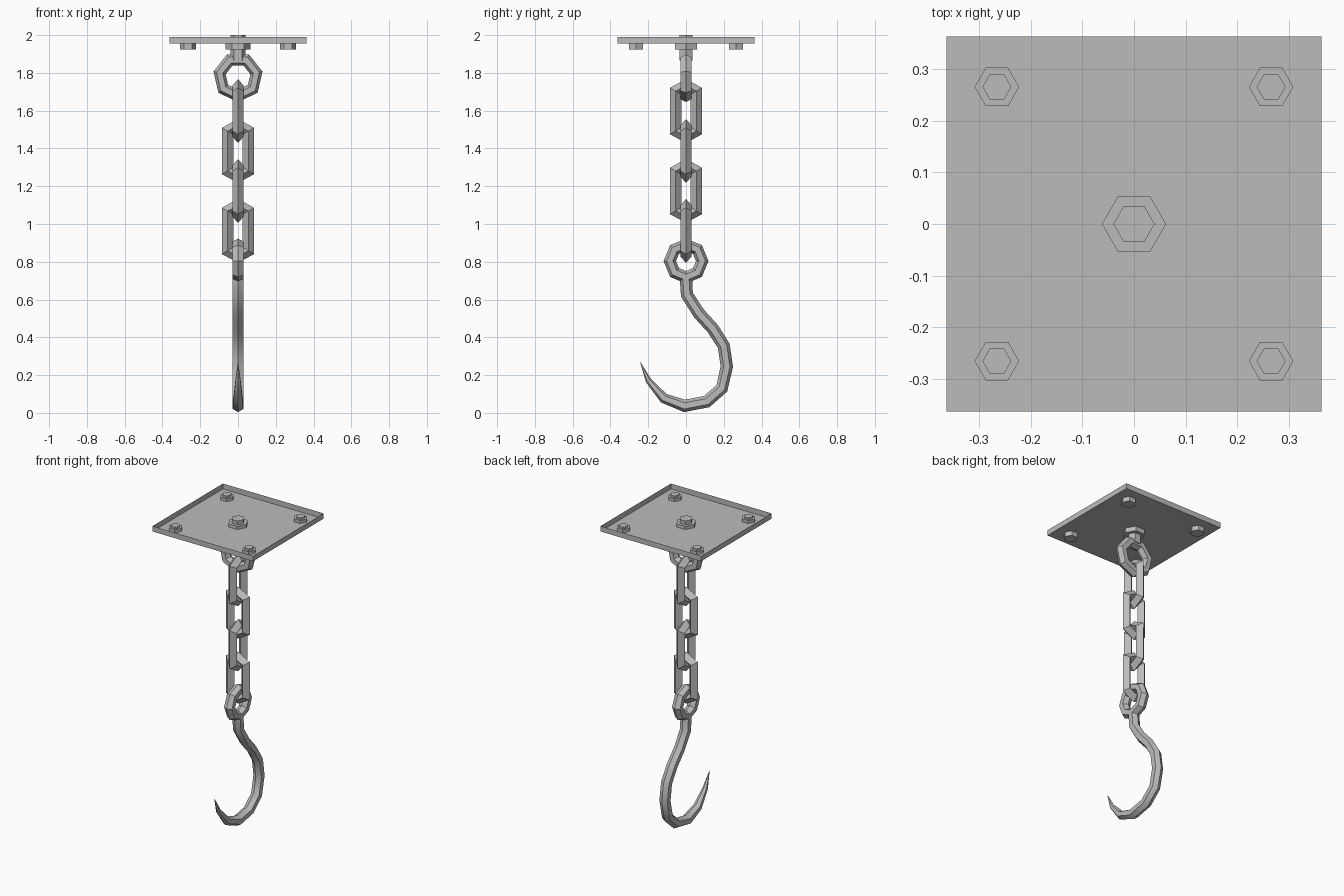
import bpy, bmesh, math
from mathutils import Vector

if "Cube" in bpy.data.objects:
    bpy.data.objects.remove(bpy.data.objects["Cube"])

steel = bpy.data.materials.new("grey_steel")
steel.use_nodes = True
GREY = (0.5, 0.5, 0.5, 1)
steel.diffuse_color = GREY
steel.node_tree.nodes["Principled BSDF"].inputs["Base Color"].default_value = GREY


def finish(bm, name, recalc=True):
    if recalc:
        bmesh.ops.recalc_face_normals(bm, faces=bm.faces)
    mesh = bpy.data.meshes.new(name)
    bm.to_mesh(mesh)
    bm.free()
    mesh.materials.append(steel)
    obj = bpy.data.objects.new(name, mesh)
    bpy.context.collection.objects.link(obj)
    return obj


def sweep(name, path, radii, sides, axis, closed, mitre=False):
    """Sweep a polygon section, one corner pointing outward, along a flat path."""
    across = Vector((0, 1, 0)) if axis == "x" else Vector((1, 0, 0))
    pts = [Vector((u, 0, z)) if axis == "x" else Vector((0, u, z)) for u, z in path]
    n = len(pts)
    bm = bmesh.new()
    rings = []
    for i, p in enumerate(pts):
        before = pts[i - 1] if closed or i > 0 else None
        after = pts[(i + 1) % n] if closed or i < n - 1 else None
        d1 = (p - before).normalized() if before else (after - p).normalized()
        d2 = (after - p).normalized() if after else d1
        tangent = (d1 + d2).normalized()
        side = tangent.cross(across)
        stretch = 1 / tangent.dot(d2) if mitre else 1
        ring = []
        for k in range(sides):
            a = math.tau * k / sides
            offset = side * math.cos(a) * stretch + across * math.sin(a)
            ring.append(bm.verts.new(p + offset * radii[i]))
        rings.append(ring)
    for i in range(n if closed else n - 1):
        r, s = rings[i], rings[(i + 1) % n]
        for k in range(sides):
            j = (k + 1) % sides
            bm.faces.new((r[k], r[j], s[j], s[k]))
    if not closed:
        bm.faces.new(rings[0])
        bm.faces.new(rings[-1])
    return finish(bm, name)


def hex_prism(name, x, y, low, high, radius):
    bm = bmesh.new()
    bmesh.ops.create_cone(bm, cap_ends=True, segments=6, radius1=radius,
                          radius2=radius, depth=high - low)
    # Put a corner on the x axis
    for v in bm.verts:
        a = round((math.atan2(v.co.y, v.co.x) - math.pi / 6) / (math.pi / 3)) * math.pi / 3
        v.co.x, v.co.y = radius * math.cos(a), radius * math.sin(a)
        v.co += Vector((x, y, (low + high) / 2))
    return finish(bm, name)


def circle_path(z, radius, count):
    angles = [-math.pi / 2 + math.tau * i / count for i in range(count)]
    return [(radius * math.cos(a), z + radius * math.sin(a)) for a in angles]


# Ceiling plate: shallow tray open at the top
FLOOR, RIM, HALF = 1.955, 1.99, 0.362
bm = bmesh.new()
bmesh.ops.create_cube(bm, size=1)
for v in bm.verts:
    v.co = (2 * HALF * v.co.x, 2 * HALF * v.co.y, RIM if v.co.z > 0 else FLOOR)
bm.normal_update()
bmesh.ops.delete(bm, geom=[f for f in bm.faces if f.normal.z > 0.5], context="FACES_ONLY")
finish(bm, "ceiling_plate", recalc=False)

# Corner bolts: head below, nut and thread inside the tray
for x in (-0.265, 0.265):
    for y in (-0.265, 0.265):
        hex_prism("bolt_head", x, y, 1.925, FLOOR, 0.043)
        hex_prism("bolt_nut", x, y, FLOOR, 1.974, 0.043)
        hex_prism("bolt_thread", x, y, 1.974, 1.985, 0.028)

# Centre stud that carries the eye
hex_prism("stud_lower_nut", 0, 0, 1.925, FLOOR, 0.066)
hex_prism("stud_upper_nut", 0, 0, FLOOR, 1.976, 0.062)
hex_prism("stud", 0, 0, 1.865, 2.0, 0.04)
sweep("eye_ring", circle_path(1.778, 0.1, 7), [0.033] * 7, 6, "x", True)

# Chain links, alternating by a quarter turn
for i in range(4):
    c = 1.598 - 0.2115 * i
    outline = [(0, c + 0.135), (-0.055, c + 0.105), (-0.055, c - 0.105),
               (0, c - 0.135), (0.055, c - 0.105), (0.055, c + 0.105)]
    sweep("chain_link", outline, [0.03] * 6, 4, "xy"[(i + 1) % 2], True, mitre=True)

# Hook with its ring
sweep("hook_ring", circle_path(0.804, 0.086, 8), [0.033] * 8, 6, "y", True)
hook_path = [(0, 0.71), (0.005, 0.625), (0.07, 0.525), (0.143, 0.445), (0.2, 0.355),
             (0.216, 0.245), (0.19, 0.13), (0.11, 0.06), (-0.008, 0.037),
             (-0.118, 0.078), (-0.198, 0.17), (-0.242, 0.268)]
hook = sweep("hook", hook_path, [0.033] * 9 + [0.027, 0.016, 0.001], 6, "y", False)
bpy.ops.object.select_all(action="DESELECT")
hook.select_set(True)
bpy.context.view_layer.objects.active = hook
bpy.ops.object.shade_smooth_by_angle(angle=math.radians(40))
